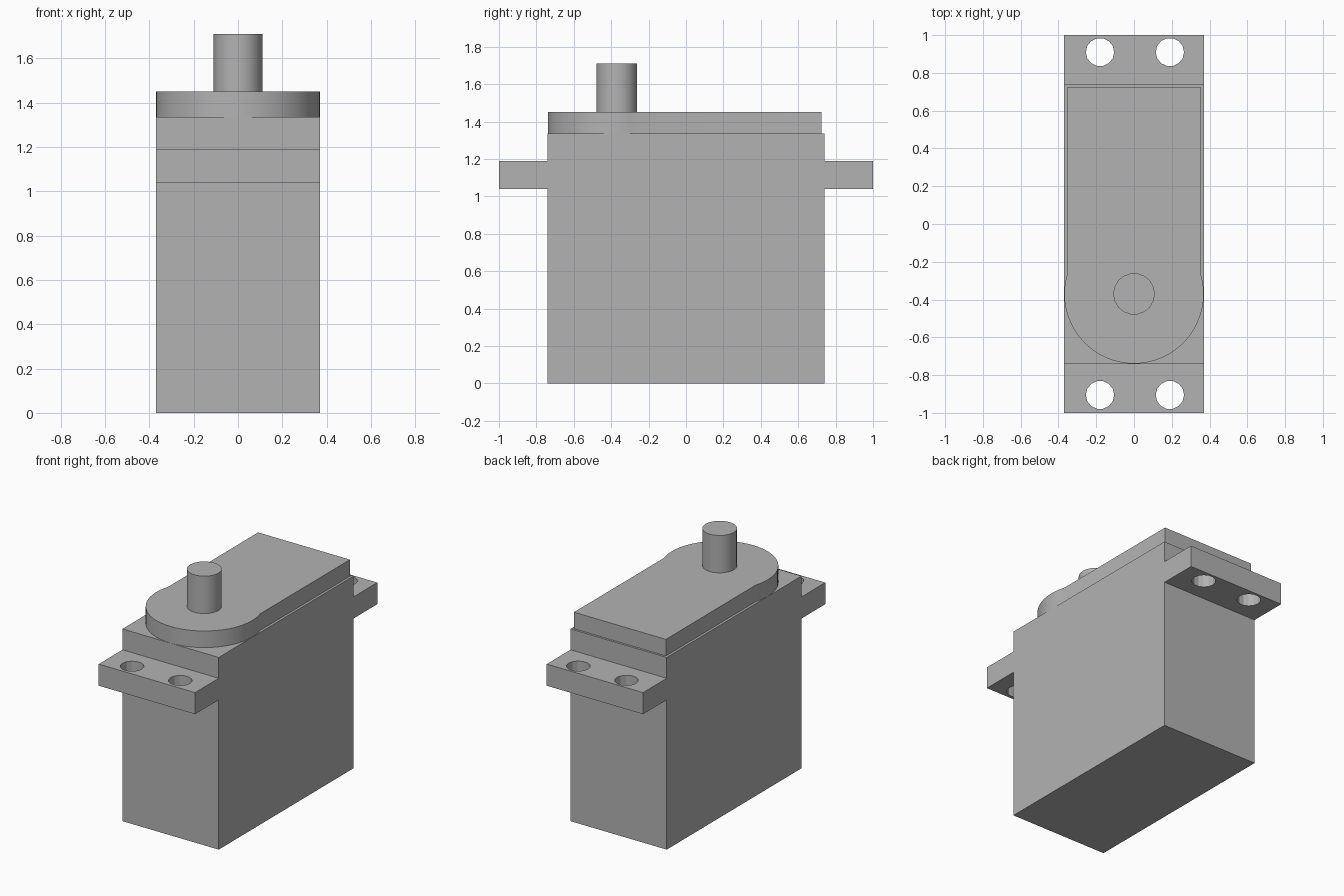
import bpy
import bmesh
from math import sin, cos, pi, asin
from mathutils import Vector

cube = bpy.data.objects.get("Cube")
if cube:
    bpy.data.objects.remove(cube, do_unlink=True)

# One grey plastic for every part
grey = bpy.data.materials.new("grey_plastic")
grey.use_nodes = True
colour = (0.45, 0.45, 0.45, 1)
grey.diffuse_color = colour
grey.node_tree.nodes["Principled BSDF"].inputs["Base Color"].default_value = colour


def prism(name, outline, direction):
    """Extrude a closed outline of 3D points along a direction."""
    bm = bmesh.new()
    face = bm.faces.new([bm.verts.new(p) for p in outline])
    moved = bmesh.ops.extrude_face_region(bm, geom=[face], use_keep_orig=True)["geom"]
    verts = [v for v in moved if isinstance(v, bmesh.types.BMVert)]
    bmesh.ops.translate(bm, verts=verts, vec=Vector(direction))
    bmesh.ops.recalc_face_normals(bm, faces=bm.faces)
    mesh = bpy.data.meshes.new(name)
    bm.to_mesh(mesh)
    bm.free()
    mesh.materials.append(grey)
    obj = bpy.data.objects.new(name, mesh)
    bpy.context.collection.objects.link(obj)
    return obj


def circle(x, y, z, r, sides):
    return [(x + r * cos(2 * pi * i / sides), y + r * sin(2 * pi * i / sides), z)
            for i in range(sides)]


def smooth(obj):
    bpy.ops.object.select_all(action="DESELECT")
    obj.select_set(True)
    bpy.context.view_layer.objects.active = obj
    bpy.ops.object.shade_smooth_by_angle(angle=0.45)


half_w, half_d, end = 0.37, 0.74, 1.0
tab_low, tab_high, body_top, lid_top = 1.04, 1.19, 1.335, 1.45

# Case with mounting tabs: side profile extruded across the width
right_half = [(half_d, 0), (half_d, tab_low), (end, tab_low),
              (end, tab_high), (half_d, tab_high), (half_d, body_top)]
profile = right_half + [(-y, z) for y, z in reversed(right_half)]
case = prism("case", [(-half_w, y, z) for y, z in profile], (2 * half_w, 0, 0))

# Screw holes through the tabs
for x in (-0.18, 0.19):
    for y in (-0.905, 0.91):
        cutter = prism("hole_cutter", circle(x, y, 1.0, 0.075, 14), (0, 0, 0.25))
        cutter.hide_render = True
        cutter.hide_set(True)
        cut = case.modifiers.new("screw_hole", "BOOLEAN")
        cut.operation = "DIFFERENCE"
        cut.solver = "EXACT"
        cut.object = cutter

# Lid: rectangle merging into a round gear cover at the front
lid_w, lid_back, centre_y, radius, steps = 0.353, 0.725, -0.37, 0.369, 36
start = asin(0.11 / radius)
sweep = pi + 2 * start
arc = [(radius * cos(start - sweep * i / steps),
        centre_y + radius * sin(start - sweep * i / steps), body_top)
       for i in range(steps + 1)]
outline = [(-lid_w, lid_back, body_top), (lid_w, lid_back, body_top)] + arc
lid = prism("lid", outline, (0, 0, lid_top - body_top))
smooth(lid)

# Output shaft
shaft = prism("output_shaft", circle(0, centre_y, lid_top, 0.11, 18), (0, 0, 0.26))
smooth(shaft)
